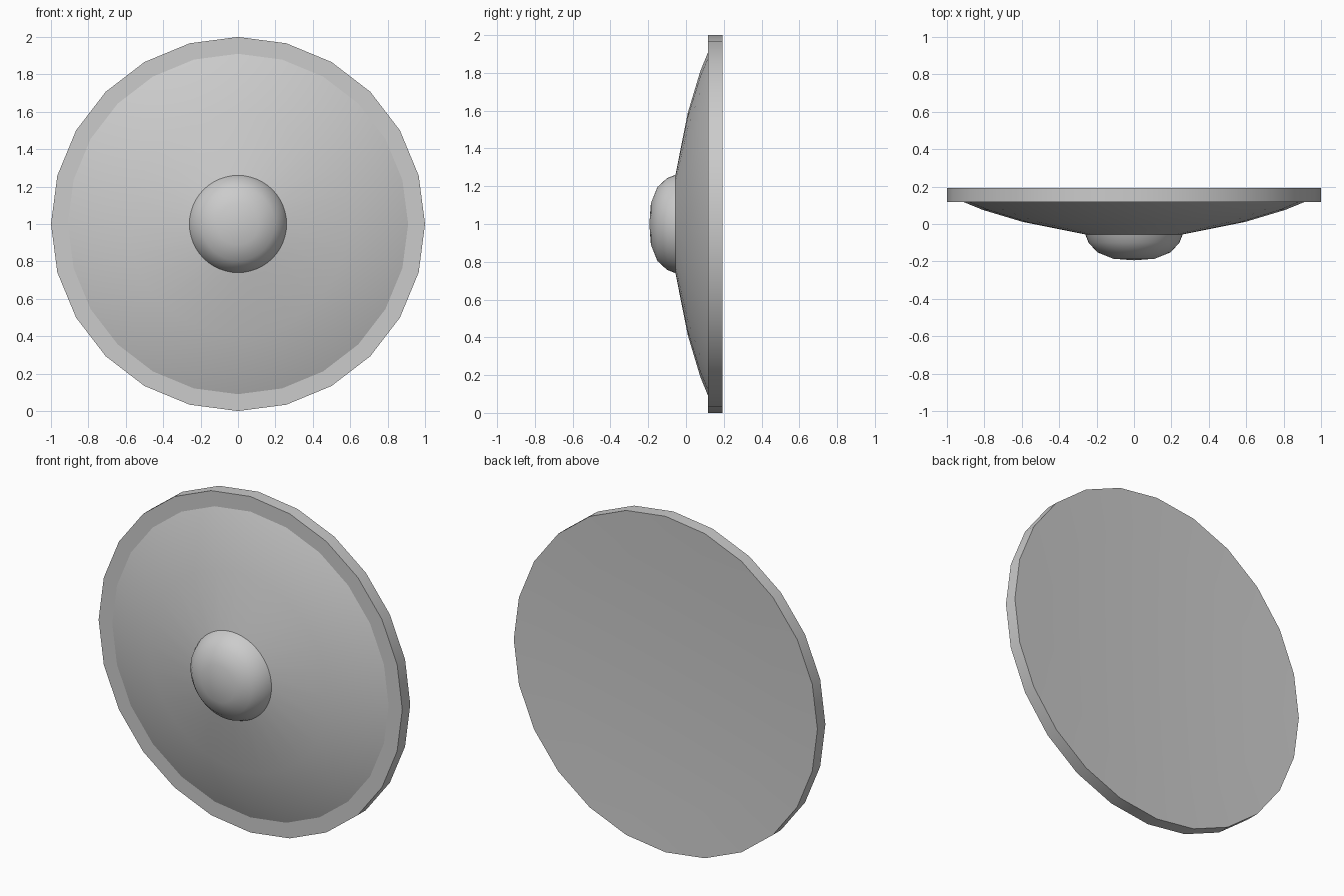
import bpy, bmesh, math

cube = bpy.data.objects.get("Cube")
if cube:
    bpy.data.objects.remove(cube, do_unlink=True)

grey = bpy.data.materials.new("plain_grey")
grey.use_nodes = True
colour = (0.6, 0.6, 0.6, 1)
grey.diffuse_color = colour
grey.node_tree.nodes["Principled BSDF"].inputs["Base Color"].default_value = colour


def lathe(name, profile, sides, angle):
    """Turn (radius, y) points about the y axis through z = 1."""
    bm = bmesh.new()
    rings = []
    for r, y in profile:
        if r == 0:
            rings.append([bm.verts.new((0, y, 1))] * sides)
            continue
        steps = [2 * math.pi * i / sides for i in range(sides)]
        rings.append([bm.verts.new((r * math.sin(a), y, 1 + r * math.cos(a))) for a in steps])
    for a, b in zip(rings, rings[1:]):
        for i in range(sides):
            j = (i + 1) % sides
            # Order the corners so that a front-to-back profile faces outwards
            bm.faces.new(list(dict.fromkeys((a[i], a[j], b[j], b[i]))))
    mesh = bpy.data.meshes.new(name)
    bm.to_mesh(mesh)
    bm.free()
    mesh.materials.append(grey)
    obj = bpy.data.objects.new(name, mesh)
    bpy.context.collection.objects.link(obj)
    bpy.ops.object.select_all(action="DESELECT")
    obj.select_set(True)
    bpy.context.view_layer.objects.active = obj
    bpy.ops.object.shade_smooth_by_angle(angle=math.radians(angle))


# Domed front, flat rim and a very shallow hollow in the back
back, hollow = 0.192, 0.025
dish = [(r, back - hollow * (1 - r * r)) for r in (1, 0.75, 0.5, 0.25, 0)]
lathe("shield_body", [(0.26, -0.056), (0.59, 0.01), (0.81, 0.076), (0.91, 0.117),
                      (1, 0.117)] + dish, 24, 20)

# Rounded boss in the middle of the front
lathe("shield_boss", [(0, -0.194), (0.11, -0.186), (0.195, -0.152), (0.243, -0.1),
                      (0.26, -0.056)], 48, 50)
